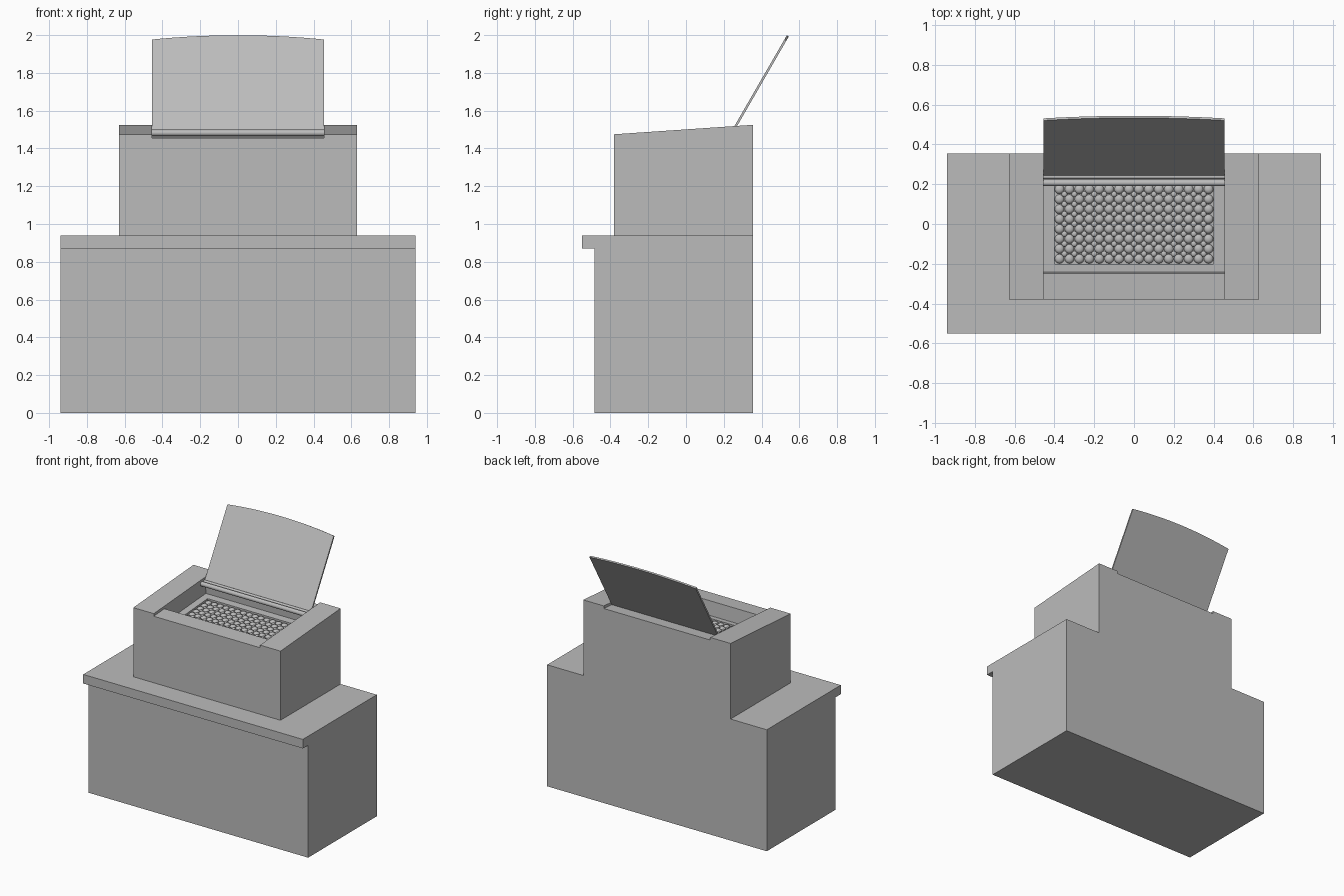
import bpy, bmesh, math
from mathutils import Matrix, Vector

cube = bpy.data.objects.get("Cube")
if cube:
    bpy.data.objects.remove(cube, do_unlink=True)

grey = bpy.data.materials.new("plain grey")
grey.use_nodes = True
COLOUR = (0.5, 0.5, 0.5, 1)
grey.diffuse_color = COLOUR
grey.node_tree.nodes["Principled BSDF"].inputs["Base Color"].default_value = COLOUR

SLOPE = 0.068                      # rise of the sloping top per unit of depth
FRONT, BACK = -0.38, 0.355
WELL = 0.455                       # half width of the lid channel and well


def top(y, depth=0.0):
    """Height of the sloping top, less a depth."""
    return 1.475 + SLOPE * (y - FRONT) - depth


def finish(name, bm):
    bmesh.ops.recalc_face_normals(bm, faces=bm.faces)
    mesh = bpy.data.meshes.new(name)
    bm.to_mesh(mesh)
    bm.free()
    mesh.materials.append(grey)
    obj = bpy.data.objects.new(name, mesh)
    bpy.context.collection.objects.link(obj)
    return obj


def extrude_profile(name, points, x0, x1):
    """Extrude a (y, z) outline along x."""
    bm = bmesh.new()
    face = bm.faces.new([bm.verts.new((x0, y, z)) for y, z in points])
    out = bmesh.ops.extrude_face_region(bm, geom=[face])
    verts = [v for v in out["geom"] if isinstance(v, bmesh.types.BMVert)]
    bmesh.ops.translate(bm, verts=verts, vec=(x1 - x0, 0, 0))
    return finish(name, bm)


def sloped_bar(name, x0, x1, y0, y1, depth, thick):
    points = [(y0, top(y0, depth + thick)), (y1, top(y1, depth + thick)),
              (y1, top(y1, depth)), (y0, top(y0, depth))]
    return extrude_profile(name, points, x0, x1)


def rod(name, y, z, radius):
    bm = bmesh.new()
    bmesh.ops.create_cone(bm, cap_ends=True, segments=20, radius1=radius,
                          radius2=radius, depth=2 * WELL,
                          matrix=Matrix.Translation((0, y, z)) @ Matrix.Rotation(math.pi / 2, 4, "Y"))
    for f in bm.faces:
        f.smooth = len(f.verts) == 4
    return finish(name, bm)


# Cabinet with the counter edge overhanging at the front
extrude_profile("cabinet", [(-0.485, 0), (BACK, 0), (BACK, 0.94), (-0.55, 0.94),
                            (-0.55, 0.87), (-0.485, 0.87)], -0.94, 0.94)

# Upper case: two cheeks and a channelled middle with the well
for name, x0, x1 in (("right_cheek", -0.63, -WELL), ("left_cheek", WELL, 0.63)):
    extrude_profile(name, [(FRONT, 0.94), (BACK, 0.94), (BACK, top(BACK)), (FRONT, top(FRONT))], x0, x1)

LIP, FLOOR = 0.02, 0.145
lean = SLOPE * (FLOOR - LIP)       # well walls stand square to the slope
extrude_profile("case_middle", [
    (FRONT, 0.94), (BACK, 0.94), (BACK, top(BACK, LIP)),
    (0.25, top(0.25, LIP)), (0.25 + lean, top(0.25 + lean, FLOOR)),
    (-0.25 + lean, top(-0.25 + lean, FLOOR)), (-0.25, top(-0.25, LIP)),
    (FRONT, top(FRONT, LIP))], -WELL, WELL)

# Frame around the sunken grille
RIM = 0.015
sloped_bar("grille_frame_front", -WELL, WELL, -0.242, -0.2, FLOOR - RIM, RIM)
sloped_bar("grille_frame_back", -WELL, WELL, 0.2, 0.257, FLOOR - RIM, RIM)
for name, x0, x1 in (("grille_frame_right", -WELL, -0.4), ("grille_frame_left", 0.4, WELL)):
    sloped_bar(name, x0, x1, -0.2, 0.2, FLOOR - RIM, RIM)

# Grille of small round studs, with smaller ones in the gaps
PITCH = 0.05
bm = bmesh.new()
for cols, rows, radius in ((16, 8, 0.024), (15, 7, 0.015)):
    for i in range(cols):
        for j in range(rows):
            x = (i - (cols - 1) / 2) * PITCH
            y = (j - (rows - 1) / 2) * PITCH
            place = Matrix.Translation((x, y, top(y, FLOOR))) @ Matrix.Diagonal((1, 1, 0.6, 1))
            bmesh.ops.create_uvsphere(bm, u_segments=12, v_segments=6, radius=radius, matrix=place)
for f in bm.faces:
    f.smooth = True
finish("grille_studs", bm)

# Hinge rods at the back of the well
rod("hinge_rod", 0.207, 1.482, 0.017)
rod("hinge_pin", 0.238, 1.488, 0.012)

# Raised lid with a gently bowed upper edge
HEIGHT, BOW, THICK, STEPS = 0.58, 0.026, 0.012, 16
up = Vector((0, 0.5, 0.866))
normal = Vector((0, 0.866, -0.5))
base = Vector((0, 0.244, 1.497))
outline = [(-WELL, 0), (WELL, 0)]
for i in range(STEPS + 1):
    t = 1 - 2 * i / STEPS
    outline.append((WELL * t, HEIGHT - BOW * t * t))
bm = bmesh.new()
face = bm.faces.new([bm.verts.new(base + Vector((x, 0, 0)) + up * h) for x, h in outline])
out = bmesh.ops.extrude_face_region(bm, geom=[face])
bmesh.ops.translate(bm, vec=normal * THICK,
                    verts=[v for v in out["geom"] if isinstance(v, bmesh.types.BMVert)])
finish("lid", bm)
